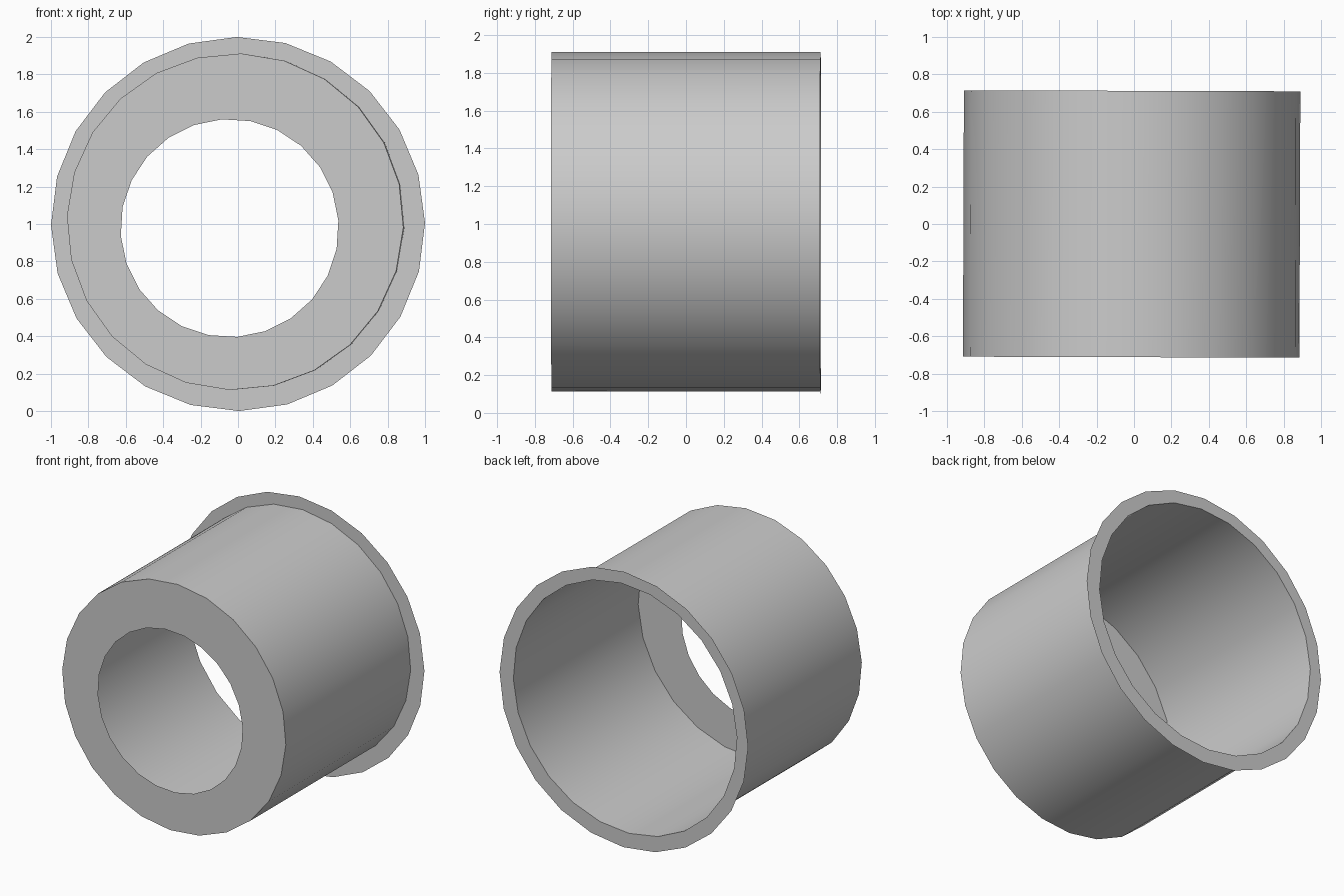
import bpy, bmesh
from math import sin, cos, radians, tau

if "Cube" in bpy.data.objects:
    bpy.data.objects.remove(bpy.data.objects["Cube"])

SIDES = 24
SLOPE = -0.003  # the end planes lean very slightly


def ring(bm, cx, cz, r, y, turn):
    """A 24-sided loop facing the front, turned by some degrees."""
    verts = []
    for i in range(SIDES):
        a = tau * i / SIDES + radians(turn)
        x = cx + r * cos(a)
        verts.append(bm.verts.new((x, y + SLOPE * x, cz + r * sin(a))))
    return verts


def bridge(bm, a, b, smooth):
    for i in range(SIDES):
        j = (i + 1) % SIDES
        bm.faces.new((a[i], b[i], b[j], a[j])).smooth = smooth


bm = bmesh.new()
hole = ring(bm, -0.045, 0.978, 0.583, -0.712, 4)
front = ring(bm, -0.015, 1.012, 0.90, -0.712, -2)
back = ring(bm, -0.010, 1.012, 0.90, 0.712, -2)
rim = ring(bm, 0.0, 1.0, 1.0, 0.712, 0.3)

bridge(bm, hole, front, False)   # front plate with off-centre hole
bridge(bm, front, back, True)    # thin sleeve wall, open at the back
bridge(bm, back, rim, False)     # flat back flange

# Crisp edges where the sleeve meets the flat rings
for loop in (front, back):
    for i in range(SIDES):
        bm.edges.get((loop[i], loop[(i + 1) % SIDES])).smooth = False

mesh = bpy.data.meshes.new("flanged_sleeve")
bm.to_mesh(mesh)
bm.free()
obj = bpy.data.objects.new("flanged_sleeve", mesh)
bpy.context.collection.objects.link(obj)
